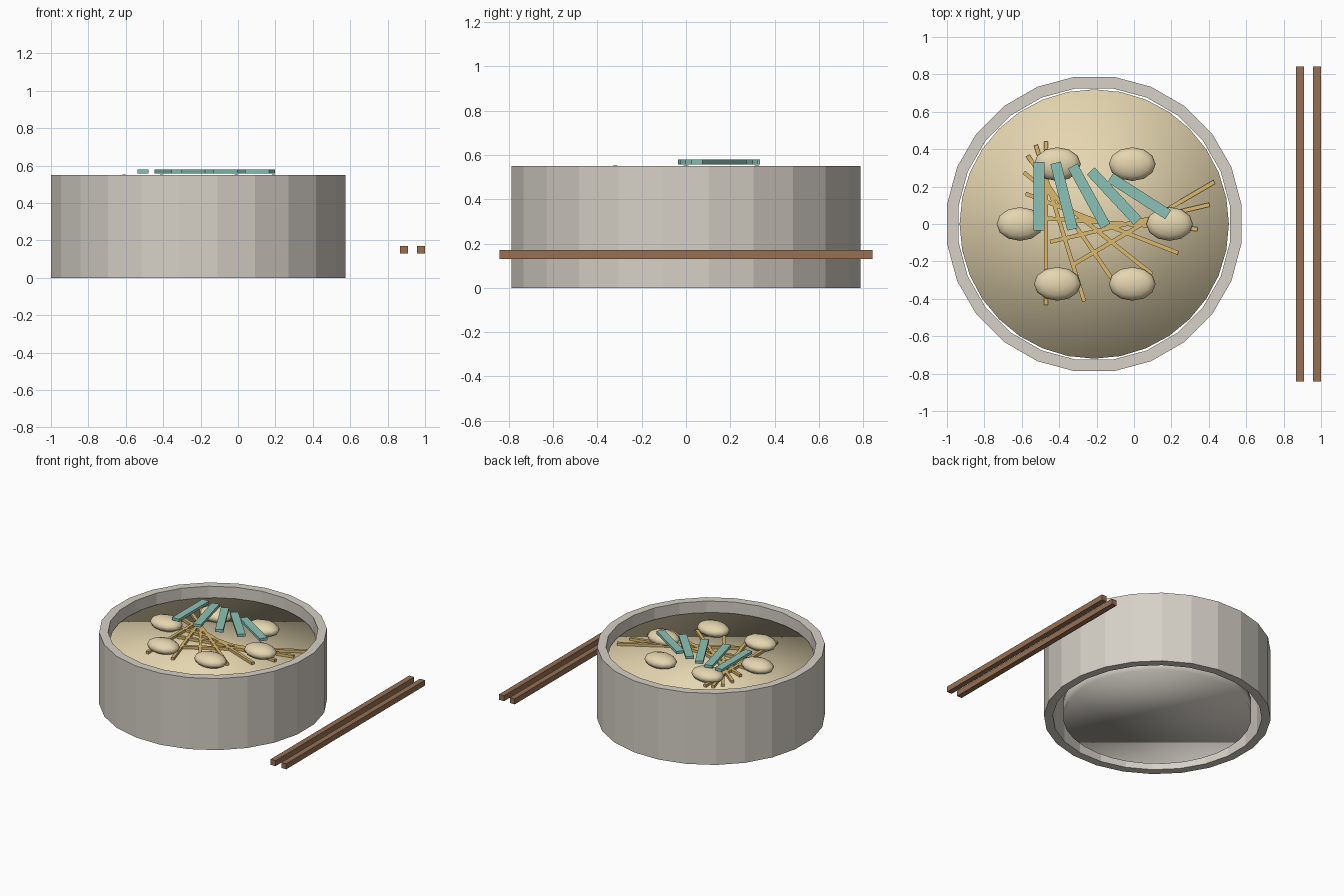
import bpy, bmesh, math
from mathutils import Matrix

if "Cube" in bpy.data.objects:
    bpy.data.objects.remove(bpy.data.objects["Cube"])

CX = -0.2125  # bowl centre in x


def material(name, rgb):
    lin = [((c / 255 + 0.055) / 1.055) ** 2.4 for c in rgb]
    m = bpy.data.materials.new(name)
    m.diffuse_color = (*lin, 1)
    m.use_nodes = True
    m.node_tree.nodes["Principled BSDF"].inputs["Base Color"].default_value = m.diffuse_color
    return m


GREY = material("stoneware grey", (214, 209, 199))
CREAM = material("cream", (229, 214, 176))
YELLOW = material("noodle yellow", (220, 185, 110))
TEAL = material("teal green", (139, 194, 182))
BROWN = material("wood brown", (151, 112, 83))


def finish(name, bm, mat, smooth=False):
    bmesh.ops.recalc_face_normals(bm, faces=bm.faces)
    for f in bm.faces:
        f.smooth = smooth
    me = bpy.data.meshes.new(name)
    bm.to_mesh(me)
    bm.free()
    me.materials.append(mat)
    ob = bpy.data.objects.new(name, me)
    bpy.context.collection.objects.link(ob)
    return ob


def bar(name, loc, size, mat, angle=0.0):
    bm = bmesh.new()
    bmesh.ops.create_cube(bm, size=1, matrix=Matrix.Diagonal((*size, 1)))
    ob = finish(name, bm, mat)
    ob.location = loc
    ob.rotation_euler.z = angle
    return ob


def drum(name, radius, z0, z1, mat, sides=32):
    bm = bmesh.new()
    bmesh.ops.create_cone(bm, cap_ends=True, segments=sides, radius1=radius,
                          radius2=radius, depth=z1 - z0)
    ob = finish(name, bm, mat, smooth=True)
    ob.location = (CX, 0, (z0 + z1) / 2)
    return ob


# bowl wall: open 24-sided tube
bm = bmesh.new()
N = 24
profile = [(0.794, 0), (0.794, 0.55), (0.732, 0.55), (0.732, 0)]
rings = []
for i in range(N):
    a = math.radians(7.5) + i * math.tau / N
    rings.append([bm.verts.new((r * math.cos(a), r * math.sin(a), z)) for r, z in profile])
for i in range(N):
    p, q = rings[i], rings[(i + 1) % N]
    for j in range(4):
        k = (j + 1) % 4
        bm.faces.new((p[j], q[j], q[k], p[k]))
finish("bowl_wall", bm, GREY).location.x = CX

# bowl floor disc and the broth near the rim
drum("bowl_floor", 0.66, 0.005, 0.12, GREY)
drum("broth", 0.72, 0.43, 0.467, CREAM)

# dumplings in a ring
spots = [(0.4, 0), (0.2, 0.32), (-0.2, 0.32), (-0.4, 0), (-0.2, -0.32), (0.2, -0.32)]
for i, (x, y) in enumerate(spots):
    bm = bmesh.new()
    bmesh.ops.create_uvsphere(bm, u_segments=12, v_segments=8, radius=1,
                              matrix=Matrix.Diagonal((0.125, 0.09, 0.05, 1)))
    finish(f"dumpling_{i + 1}", bm, CREAM, smooth=True).location = (CX + x + 0.003, y, 0.502)

# fanned noodles
for i in range(8):
    bar(f"noodle_{i + 1}", (-0.47 + 0.0745 * i, 0.004, 0.476), (0.875, 0.022, 0.022),
        YELLOW, math.pi / 2 + 0.3 * i)

# fanned green strips
for i in range(5):
    bar(f"green_strip_{i + 1}", (-0.508 + 0.134 * i, 0.149, 0.568), (0.367, 0.057, 0.021),
        TEAL, math.pi / 2 + 0.25 * i)

# chopsticks
for i, x in enumerate((0.888, 0.979)):
    bar(f"chopstick_{i + 1}", (x, 0, 0.15), (0.042, 1.685, 0.042), BROWN)
